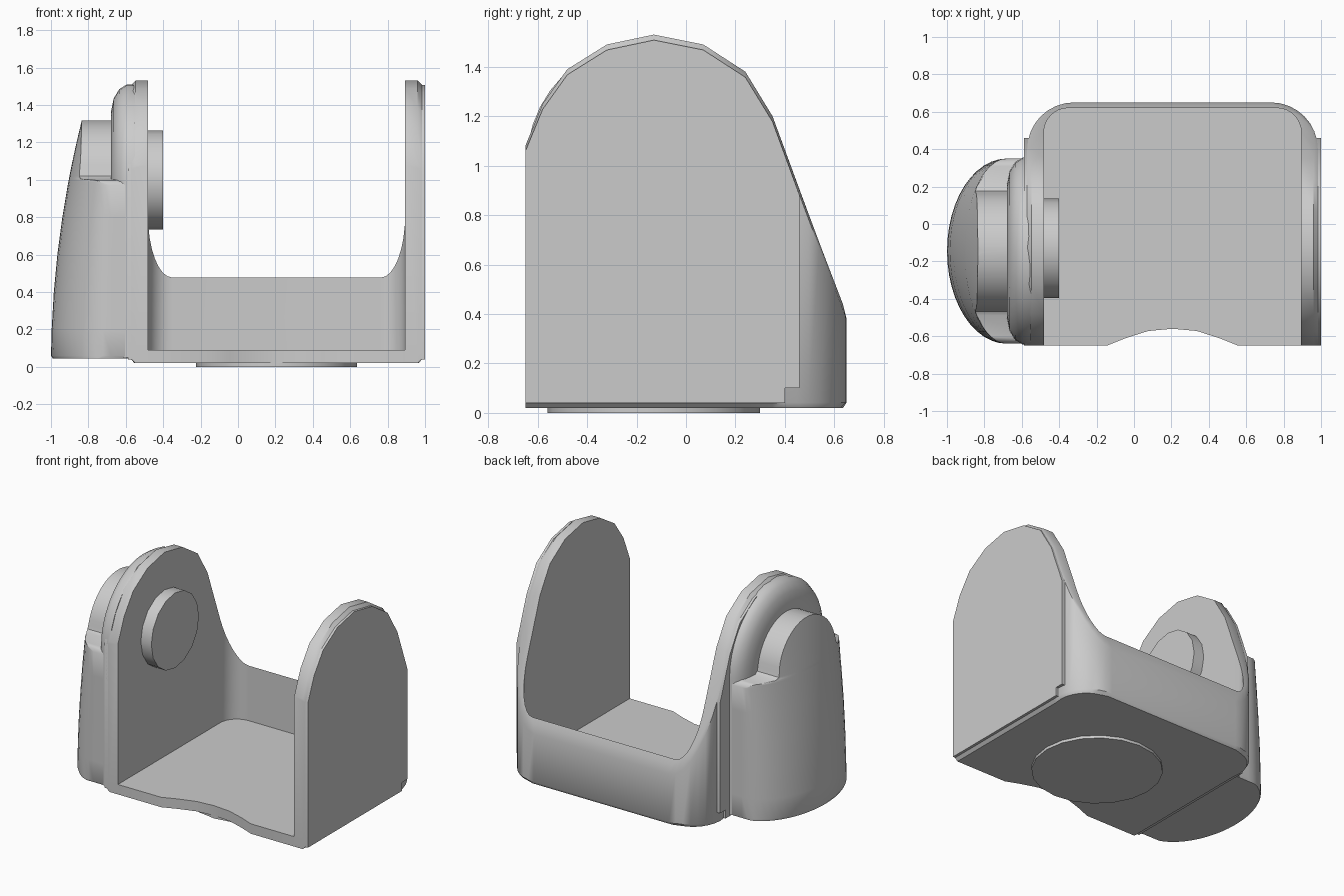
import bpy, bmesh
from math import sin, cos, pi, sqrt, radians

cube = bpy.data.objects.get("Cube")
if cube:
    bpy.data.objects.remove(cube, do_unlink=True)

GREY = (0.6, 0.6, 0.6, 1)
grey = bpy.data.materials.new("plain grey")
grey.use_nodes = True
grey.diffuse_color = GREY
grey.node_tree.nodes["Principled BSDF"].inputs["Base Color"].default_value = GREY


def loft(name, sections, angle=35):
    """Skin a row of closed sections and cap both ends."""
    bm = bmesh.new()
    rings = [[bm.verts.new(p) for p in s] for s in sections]
    for a, b in zip(rings, rings[1:]):
        for i in range(len(a)):
            j = (i + 1) % len(a)
            bm.faces.new((a[i], a[j], b[j], b[i]))
    bm.faces.new(rings[0])
    bm.faces.new(rings[-1])
    bmesh.ops.recalc_face_normals(bm, faces=bm.faces)
    mesh = bpy.data.meshes.new(name)
    bm.to_mesh(mesh)
    bm.free()
    mesh.materials.append(grey)
    obj = bpy.data.objects.new(name, mesh)
    bpy.context.collection.objects.link(obj)
    bpy.ops.object.select_all(action='DESELECT')
    obj.select_set(True)
    bpy.context.view_layer.objects.active = obj
    bpy.ops.object.shade_smooth_by_angle(angle=radians(angle))
    return obj


# Side outline of the bracket: height of the wall along y
ARCH = [(-.65, 1.08), (-.58, 1.25), (-.48, 1.39), (-.32, 1.49), (-.13, 1.53),
        (.07, 1.49), (.24, 1.38), (.35, 1.2), (.46, .9), (.55, .66), (.65, .4)]


def height(y):
    for (y0, z0), (y1, z1) in zip(ARCH, ARCH[1:]):
        if y <= y1:
            return z0 + (z1 - z0) * (y - y0) / (y1 - y0)
    return ARCH[-1][1]


MID = .206                      # centre of the bracket in x
OUT, INN = .777, .688           # half widths of the outer and inner faces
BASE, FLOOR, BACK = .02, .09, .65
CHAMFER = .022


def corner(half, back, r, t):
    return half - r + r * cos(t), back - r + r * sin(t)


# Wall stations (outer point, inner point) for one half, then mirrored
half = [((OUT, y), (INN, y)) for y, z in ARCH if y < .4]
half += [(corner(OUT, BACK, .25, t), corner(INN, .62, .13, t))
         for t in [i * pi / 16 for i in range(9)]]
stations = [((MID + o[0], o[1]), (MID + i[0], i[1])) for o, i in half]
stations += [((MID - o[0], o[1]), (MID - i[0], i[1])) for o, i in reversed(half)]


def wall_section(o, i):
    thick = sqrt((o[0] - i[0]) ** 2 + (o[1] - i[1]) ** 2)
    k = CHAMFER / thick
    m = (o[0] + (i[0] - o[0]) * k, o[1] + (i[1] - o[1]) * k)
    return [(*i, BASE), (*m, BASE), (*o, BASE + CHAMFER),
            (*o, height(o[1]) - CHAMFER), (*m, height(m[1])), (*i, height(i[1]))]


loft("bracket_wall", [wall_section(o, i) for o, i in stations])

# Floor with a shallow scoop in its front edge
outline = [i for o, i in stations]
scoop = [(-.35, -.65), (-.25, -.61), (-.13, -.572), (0, -.56),
         (.13, -.572), (.25, -.61), (.35, -.65)]
outline += [(MID + x, y) for x, y in scoop]
loft("floor", [[(x, y, z) for x, y in outline] for z in (BASE, FLOOR)])

# Thin outer cheek plates
cheek = [(y, z - CHAMFER) for y, z in ARCH if y < .5]
cheek += [(.46, .1), (.4, .1), (.4, .04), (-.65, .04)]
for side, name in ((1, "left_cheek"), (-1, "right_cheek")):
    loft(name, [[(MID + side * x, y, z) for y, z in cheek]
                for x in (OUT - .01, OUT + .017)])


def circle(n, r):
    return [(r * cos(2 * pi * i / n), r * sin(2 * pi * i / n)) for i in range(n)]


# Round base pad and pivot boss
AXIS = -.13
loft("base_pad", [[(MID + a, AXIS + b, z) for a, b in circle(20, .43)]
                  for z in (0, .03)])
loft("pivot_boss", [[(x, AXIS + a, 1 + b) for a, b in circle(16, .265)]
                    for x in (-.5, -.4)])

# Rounded rim behind the motor housing
HY, HW, FACE = -.145, .495, -.68


def rim_section(x, r):
    arc = [(x, HY + r * cos(pi * i / 20), 1.01 + r * sin(pi * i / 20))
           for i in range(21)]
    return arc + [(x, HY - r, .05), (x, HY + r, .05)]


loft("housing_rim", [rim_section(x, r) for x, r in
                     ((-.55, .5), (-.595, .5), (-.635, .475), (-.665, .425), (FACE, .35))], 50)


# Motor housing: leaning round body, a ledge, then a narrower arched top
def housing_section(z, w, inset=0):
    ring = [(-.56, HY - w, z)]
    for i in range(25):
        y = -w * cos(pi * i / 24)
        bulge = sqrt(max(0, 1 - (y / HW) ** 2))
        ring.append((FACE - (.32 - .095 * z * z - inset) * bulge, HY + y, z))
    return ring + [(-.56, HY + w, z)]


levels = [(.045, HW - .01, .01), (.06, HW)]
levels += [(z / 10, HW) for z in range(2, 10, 2)]
levels += [(.97, HW), (.99, HW - .015), (1, HW - .04), (1.005, .345), (1.02, .322)]
levels += [(1 + .318 * sin(a), .318 * cos(a))
           for a in [radians(d) for d in range(8, 86, 7)]]
levels.append((1.318, .01, .02))
loft("motor_housing", [housing_section(*lv) for lv in levels], 40)
